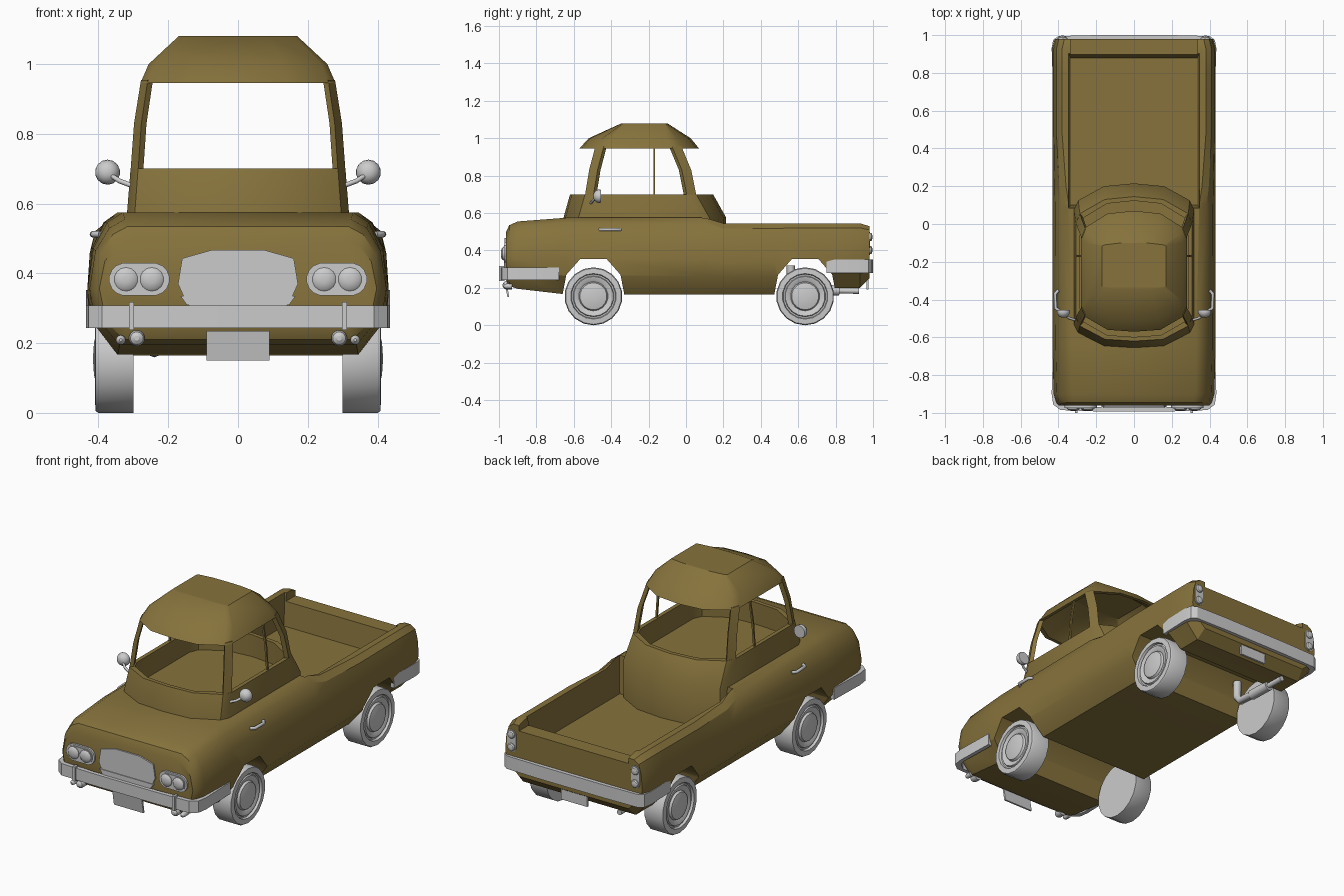
import bpy, bmesh, math
from mathutils import Vector

if "Cube" in bpy.data.objects:
    bpy.data.objects.remove(bpy.data.objects["Cube"])

olive = bpy.data.materials.new("olive_paint")
olive.diffuse_color = (0.24, 0.17, 0.045, 1)
olive.use_nodes = True
olive.node_tree.nodes["Principled BSDF"].inputs["Base Color"].default_value = olive.diffuse_color


def loft(name, rings, mat=None):
    """Skin equal-length rings of points into a capped mesh."""
    bm = bmesh.new()
    vs = [[bm.verts.new(p) for p in r] for r in rings]
    n = len(vs[0])
    for a, b in zip(vs, vs[1:]):
        for i in range(n):
            j = (i + 1) % n
            bm.faces.new((a[i], a[j], b[j], b[i]))
    bm.faces.new(vs[0])
    bm.faces.new(vs[-1])
    bmesh.ops.recalc_face_normals(bm, faces=bm.faces)
    me = bpy.data.meshes.new(name)
    bm.to_mesh(me)
    bm.free()
    ob = bpy.data.objects.new(name, me)
    bpy.context.collection.objects.link(ob)
    if mat:
        me.materials.append(mat)
    return ob


def box(name, x0, x1, y0, y1, z0, z1, mat=None):
    return loft(name, [[(x0, y0, z), (x1, y0, z), (x1, y1, z), (x0, y1, z)] for z in (z0, z1)], mat)


def lathe(name, c, axis, prof, sign=1, n=18):
    """Turn (radius, distance) pairs about the x or y axis through c."""
    rings = []
    for r, d in prof:
        ring = []
        for k in range(n):
            a = 2 * math.pi * (k + 0.5) / n
            u, v, d2 = r * math.cos(a), r * math.sin(a), d * sign
            ring.append(Vector(c) + Vector((d2, u, v) if axis == 'x' else (u, d2, v)))
        rings.append(ring)
    return loft(name, rings)


def plate(name, outline, y0, y1):
    """Extrude an x-z outline along y."""
    return loft(name, [[(x, y, z) for x, z in outline] for y in (y0, y1)])


def stadium(cx, cz, r, dx, dz, n=8):
    """Outline of a circle stretched by half-lengths dx (sideways) and dz (up)."""
    pts = []
    for k in range(2 * n):
        a = 2 * math.pi * (k + 0.5) / (2 * n)
        c, s = math.cos(a), math.sin(a)
        pts.append((cx + r * c + math.copysign(dx, c), cz + r * s + math.copysign(dz, s)))
    return pts


def pipe(name, pts, r):
    cu = bpy.data.curves.new(name, 'CURVE')
    cu.dimensions = '3D'
    cu.bevel_depth, cu.bevel_resolution, cu.use_fill_caps = r, 2, True
    sp = cu.splines.new('POLY')
    sp.points.add(len(pts) - 1)
    for p, q in zip(sp.points, pts):
        p.co = (*q, 1)
    ob = bpy.data.objects.new(name, cu)
    bpy.context.collection.objects.link(ob)


# Body shell: cross-sections along y (y, width, top, bottom, squareness)
def section(y, w, t, b, k):
    h = t - b
    half = [(.345, b), (.42, b + .24 * h), (.432, b + .45 * h), (.415 + .01 * k, b + .75 * h),
            (.375 + .035 * k, b + .93 * h), (.33 + .05 * k, t)]
    half = [(x * w, y, z) for x, z in half]
    return half + [(-x, y, z) for x, y, z in reversed(half)]


body = loft("body", [section(*s) for s in (
    (-.962, .92, .50, .24, 0), (-.945, .955, .535, .21, 0), (-.90, .985, .555, .195, 0),
    (-.64, 1, .575, .165, 0), (.10, 1, .575, .165, .3), (.20, 1, .545, .165, .6),
    (.47, 1, .545, .165, 1), (.80, 1, .545, .20, 1), (.93, 1, .545, .20, 1),
    (.98, .97, .53, .25, 1))], olive)

# Cut the wheel arches, load bed and lowered tailgate
arch = [(-.168, .10), (-.165, .165), (-.145, .27), (-.07, .355), (.07, .355), (.145, .27), (.165, .165), (.168, .10)]
cutters = [loft("arch_cutter", [[(x, yc + y, z) for y, z in arch] for x in (-.6, .6)]) for yc in (-.495, .637)]
cutters.append(loft("bed_cutter", [
    [(-x, y0, z), (x, y0, z), (x, y1, z), (-x, y1, z)]
    for x, y0, y1, z in ((.335, .10, .88, .37), (.352, .08, .915, .65))]))
cutters.append(box("tailgate_cutter", -.335, .335, .85, 1.05, .50, .7))
for c in cutters:
    m = body.modifiers.new("cut", 'BOOLEAN')
    m.operation, m.solver, m.object = 'DIFFERENCE', 'EXACT', c
    c.hide_render = True
    bpy.context.view_layer.objects.active = body
    bpy.ops.object.modifier_apply(modifier=m.name)
    bpy.data.objects.remove(c)


# Cab: bowed plan outline at a given height
def plan(z, w, f, r, d=1.0, inset=0.0):
    w, f, r = w - inset, f + inset, r - inset
    half = [(0, f), (.5 * w, f + .01 * d), (.93 * w, f + .08 * d), (w, f + .125 * d),
            (w, r - .14 * d), (.93 * w, r - .09 * d), (.5 * w, r - .015 * d), (0, r)]
    return [(x, y, z) for x, y in half] + [(-x, y, z) for x, y in reversed(half[1:-1])]


loft("cab_lower", [plan(.365, .318, -.655, .215), plan(.575, .318, -.655, .215),
                   plan(.70, .308, -.62, .145), plan(.70, .308, -.62, .145, inset=.022),
                   plan(.58, .308, -.62, .145, inset=.022)], olive)
loft("roof", [plan(1.08, .17, -.345, -.10, .12), plan(1.0, .256, -.52, .025, .9),
              plan(.945, .28, -.57, .07), plan(.945, .28, -.57, .07, inset=.018),
              plan(.99, .256, -.52, .025, .9, .015), plan(1.065, .17, -.345, -.10, .12, .01)], olive)

# Window pillars and thin side window dividers
levels = ((.695, .308, -.62, .145), (.83, .298, -.598, .118), (.955, .278, -.565, .066))
for s, side in ((1, "right"), (-1, "left")):
    for i, end in ((2, "front"), (4, "rear")):
        rings = []
        for lv in levels:
            o, n = plan(*lv), plan(*lv, inset=.016)
            rings.append([(s * x, y, z) for x, y, z in (o[i], o[i + 1], n[i + 1], n[i])])
        loft(f"{side}_{end}_pillar", rings, olive)
    loft(f"{side}_window_divider", [[(s * (lv[1] - a), -.17 + b, lv[0]) for a, b in
         ((.004, -.005), (.004, .005), (.014, .005), (.014, -.005))] for lv in levels], olive)

# Bumpers wrapping round the corners
for name, e, z0, z1, path in (
        ("front_bumper", -1, .243, .308, ((.43, .68), (.436, .90), (.428, .955), (.39, .985), (.2, .992))),
        ("rear_bumper", 1, .28, .352, ((.43, .75), (.436, .93), (.428, .975), (.40, .995), (.2, 1.0)))):
    right = []
    for k, (x, y) in enumerate(path):
        ix, iy = x - (.022 if k < 4 else 0), y - (.022 if k > 1 else 0)
        right.append([(x, e * y, z0), (x, e * y, z1), (ix, e * iy, z1), (ix, e * iy, z0)])
    loft(name, right + [[(-x, y, z) for x, y, z in r] for r in reversed(right)])

# Grille and number plates
half = [(.075, .467), (.16, .443), (.172, .37), (.147, .314), (.06, .294)]
plate("grille", half + [(-x, z) for x, z in reversed(half)], -.95, -.970)
half = [(.165, .335), (.147, .31), (.06, .289), (.06, .296), (.143, .318)]
plate("grille_trim", half[:3] + [(-x, z) for x, z in reversed(half[:3])], -.95, -.974)
loft("front_plate", [[(-.09, y, z), (.09, y, z), (.09, y + .01, z), (-.09, y + .01, z)]
                     for y, z in ((-.955, .15), (-.97, .235))])
box("rear_plate", -.08, .08, .965, .977, .19, .275)

tyre = [(.155, -.055), (.155, .045), (.150, .053), (.122, .055), (.118, .042), (.110, .042),
        (.106, .050), (.085, .045), (.078, .040), (.072, .052), (.045, .058), (.015, .060)]
lens = [(1, 0), (1, .6), (.8, .85), (.3, 1)]


def lamp(name, x, y, z, r, depth, sign):
    lathe(name, (x, y, z), 'y', [(r * a, depth * b) for a, b in lens], sign, 14)


# Paired parts
for s, side in ((1, "right"), (-1, "left")):
    for end, y in (("front", -.495), ("rear", .637)):
        lathe(f"{side}_{end}_wheel", (s * .355, y, .155), 'x', tyre, s)
    plate(f"{side}_headlamp_bezel", stadium(s * .283, .383, .047, .04, 0), -.945, -.973)
    plate(f"{side}_headlamp_panel", stadium(s * .283, .383, .038, .038, 0), -.95, -.977)
    for k, x in enumerate((.247, .321)):
        lamp(f"{side}_headlamp_{k}", s * x, -.965, .383, .034, .025, -1)
    lamp(f"{side}_fog_lamp", s * .29, -.93, .214, .023, .05, -1)
    lamp(f"{side}_marker_lamp", s * .336, -.93, .209, .014, .045, -1)
    box(f"{side}_overrider", s * .305 - .007, s * .305 + .007, -1.0, -.97, .238, .318)
    # tail lamp cluster
    plate(f"{side}_tail_lamp_panel", stadium(s * .378, .437, .027, 0, .034), .96, .984)
    for k, z in enumerate((.402, .472)):
        lamp(f"{side}_tail_lamp_{k}", s * .378, .975, z, .022, .022, 1)
    # wing mirror
    pipe(f"{side}_mirror_arm", [(s * .30, -.51, .65), (s * .34, -.50, .665), (s * .378, -.475, .69)], .007)
    lathe(f"{side}_mirror", (s * .374, -.455, .69), 'y',
          [(.034, 0), (.036, .008), (.034, .02), (.024, .034), (.01, .04)], -1, 14)
    # door handle
    pipe(f"{side}_door_handle", [(s * .395, -.46, .512), (s * .415, -.445, .512),
                                 (s * .417, -.37, .512), (s * .40, -.35, .512)], .009)

# Exhaust
pipe("exhaust_pipe", [(-.24, .56, .32), (-.24, .56, .23), (-.24, .59, .195), (-.24, .80, .185)], .022)
pipe("exhaust_tail", [(-.24, .76, .186), (-.24, .925, .183)], .015)
pipe("exhaust_silencer", [(-.24, .68, .19), (-.24, .82, .186)], .027)

# Smooth shading with sharp creases
for ob in bpy.data.objects:
    ob.select_set(ob.type == 'MESH')
bpy.context.view_layer.objects.active = body
bpy.ops.object.shade_smooth_by_angle(angle=math.radians(32))
